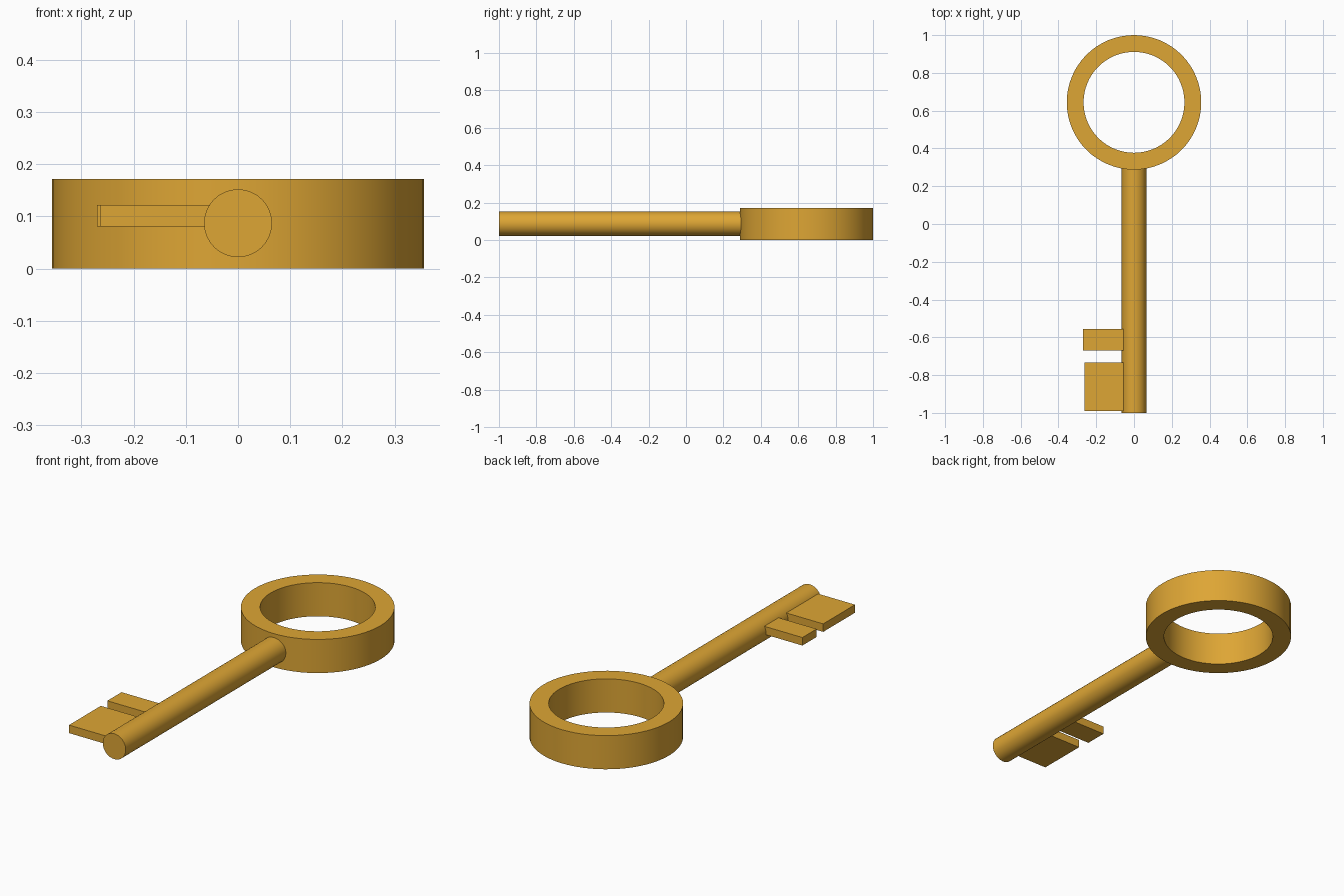
import bpy
import bmesh
from math import cos, sin, tau, radians

if "Cube" in bpy.data.objects:
    bpy.data.objects.remove(bpy.data.objects["Cube"])

gold = bpy.data.materials.new("gold")
gold.diffuse_color = (0.73, 0.38, 0.035, 1)
gold.use_nodes = True
gold.node_tree.nodes["Principled BSDF"].inputs["Base Color"].default_value = gold.diffuse_color


def finish(obj):
    obj.data.materials.append(gold)
    bpy.ops.object.select_all(action='DESELECT')
    obj.select_set(True)
    bpy.context.view_layer.objects.active = obj
    bpy.ops.object.shade_smooth_by_angle(angle=radians(35))


def ring(name, centre, outer, inner, height, sides=64):
    bm = bmesh.new()
    profile = [(outer, 0), (outer, height), (inner, height), (inner, 0)]
    loops = [[bm.verts.new((r * cos(tau * i / sides), r * sin(tau * i / sides), z))
              for r, z in profile] for i in range(sides)]
    for i in range(sides):
        a, b = loops[i], loops[(i + 1) % sides]
        for j in range(4):
            k = (j + 1) % 4
            bm.faces.new((a[j], b[j], b[k], a[k]))
    bmesh.ops.recalc_face_normals(bm, faces=bm.faces)
    mesh = bpy.data.meshes.new(name)
    bm.to_mesh(mesh)
    bm.free()
    obj = bpy.data.objects.new(name, mesh)
    obj.location = centre
    bpy.context.collection.objects.link(obj)
    finish(obj)


def rod(name, radius, y0, y1, z):
    bpy.ops.mesh.primitive_cylinder_add(
        vertices=32, radius=radius, depth=y1 - y0, end_fill_type='TRIFAN',
        location=(0, (y0 + y1) / 2, z), rotation=(radians(90), 0, 0))
    obj = bpy.context.object
    obj.name = name
    finish(obj)


def block(name, x, y, z):
    bpy.ops.mesh.primitive_cube_add(size=1, location=[sum(s) / 2 for s in (x, y, z)])
    obj = bpy.context.object
    obj.name = name
    obj.scale = [s[1] - s[0] for s in (x, y, z)]
    bpy.ops.object.transform_apply(location=False, rotation=False, scale=True)
    finish(obj)


# Round handle lying flat
ring("bow_ring", (0, 0.644, 0), 0.356, 0.267, 0.172)

# Shaft, ending inside the ring wall
rod("shaft", 0.065, -1.0, 0.33, 0.087)

# Two flat teeth on the left of the shaft
block("small_tooth", (-0.27, -0.03), (-0.67, -0.555), (0.081, 0.122))
block("large_tooth", (-0.263, -0.03), (-0.99, -0.733), (0.081, 0.122))
